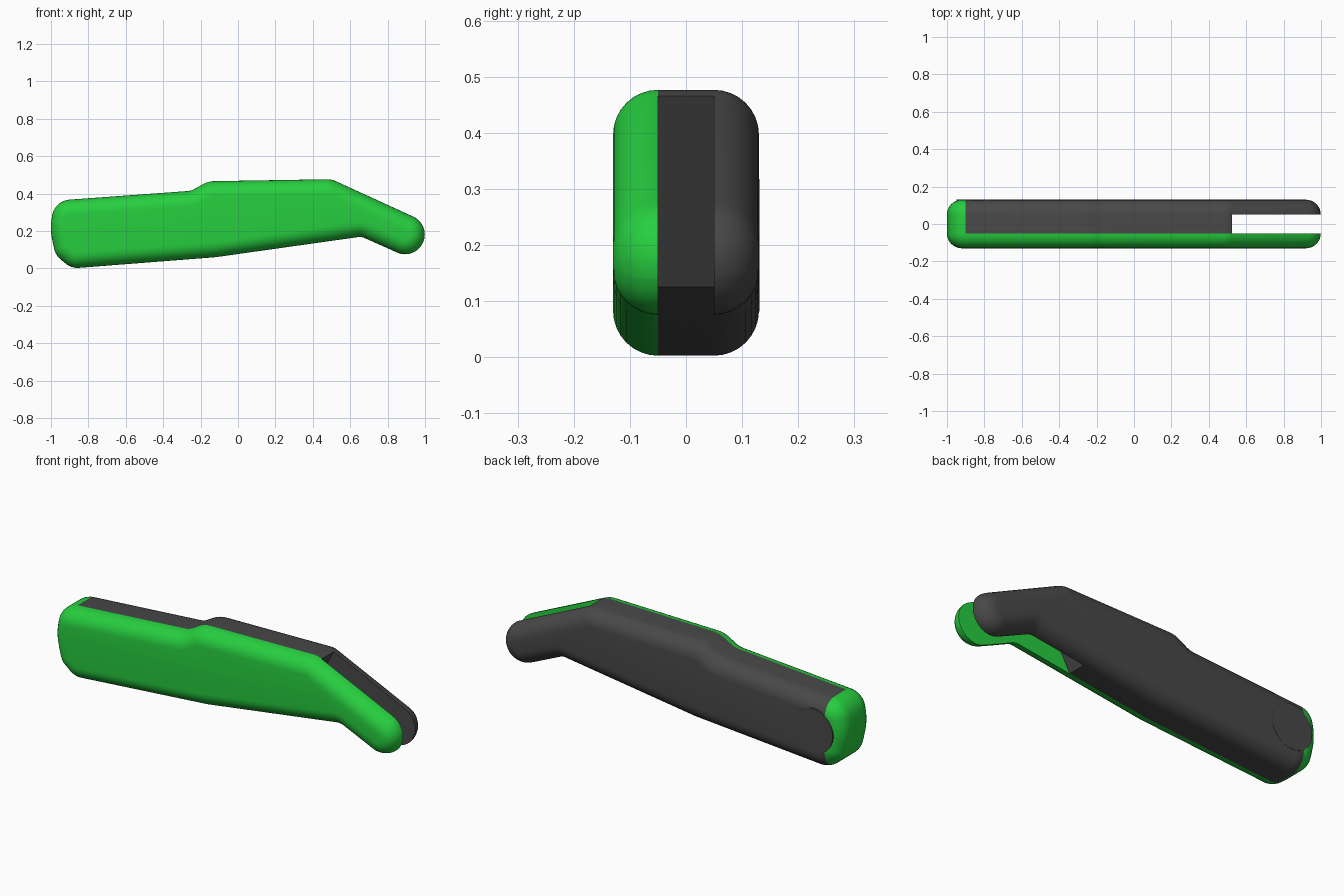
import bpy, bmesh
from math import sin, cos, tan, pi, radians
from mathutils import Vector

if "Cube" in bpy.data.objects:
    bpy.data.objects.remove(bpy.data.objects["Cube"])

HALF, FILLET = 0.13, 0.08

# Side outline, counter-clockwise: x, z, corner radius
OUTLINE = [
    (-0.89, 0.0, 0.10), (-0.12, 0.06, 0.4), (0.66, 0.17, 0.07),
    (0.947, 0.042, 0.104), (1.031, 0.234, 0.104), (0.50, 0.477, 0.11),
    (-0.16, 0.466, 0.13), (-0.25, 0.415, 0.10),
    (-0.98, 0.362, 0.10), (-1.006, 0.21, 0.30), (-0.975, 0.07, 0.10),
]


def rounded(corners, steps=8):
    """Round the corners; return (point, outward normal) pairs."""
    result = []
    n = len(corners)
    for i, (x, z, r) in enumerate(corners):
        p = Vector((x, z))
        a = (p - Vector(corners[i - 1][:2])).normalized()
        b = (Vector(corners[(i + 1) % n][:2]) - p).normalized()
        turn = -a.angle_signed(b)          # positive = convex
        side = 1 if turn > 0 else -1
        na = Vector((a.y, -a.x))
        start = p - a * r * tan(abs(turn) / 2)
        centre = start - na * r * side
        for k in range(steps + 1):
            t = turn * k / steps
            nrm = Vector((na.x * cos(t) - na.y * sin(t),
                          na.x * sin(t) + na.y * cos(t)))
            result.append((centre + nrm * r * side, nrm))
    return result


def finish(name, bm, mat=None):
    bmesh.ops.recalc_face_normals(bm, faces=bm.faces)
    me = bpy.data.meshes.new(name)
    bm.to_mesh(me)
    bm.free()
    ob = bpy.data.objects.new(name, me)
    bpy.context.collection.objects.link(ob)
    if mat:
        me.materials.append(mat)
    return ob


def handle_body(name, mat):
    """Outline lofted across y, with filleted edges."""
    prof = rounded(OUTLINE)
    n, steps = len(prof), 8
    layers = []
    for k in range(steps + 1):
        t = pi / 2 * k / steps
        layers.append((HALF - FILLET + FILLET * sin(t), FILLET * (1 - cos(t))))
    layers = [(-y, d) for y, d in reversed(layers)] + layers
    bm = bmesh.new()
    rings = []
    for y, d in layers:
        pts = [p - nrm * d for p, nrm in prof]
        rings.append([bm.verts.new((p.x, y, p.y)) for p in pts])
    for r0, r1 in zip(rings, rings[1:]):
        for i in range(n):
            j = (i + 1) % n
            bm.faces.new((r0[i], r0[j], r1[j], r1[i]))
    bm.faces.new(rings[0])
    bm.faces.new(rings[-1])
    return finish(name, bm, mat)


def prism(name, pts, y0, y1):
    """Extrude an xz polygon from y0 to y1."""
    bm = bmesh.new()
    f = bm.faces.new([bm.verts.new((x, y0, z)) for x, z in pts])
    ext = bmesh.ops.extrude_face_region(bm, geom=[f])
    for v in ext["geom"]:
        if isinstance(v, bmesh.types.BMVert):
            v.co.y = y1
    ob = finish(name, bm)
    ob.hide_render = True
    return ob


def cut(ob, cutter, op):
    mod = ob.modifiers.new("cut", "BOOLEAN")
    mod.object, mod.operation, mod.solver = cutter, op, "EXACT"
    bpy.context.view_layer.objects.active = ob
    bpy.ops.object.modifier_apply(modifier=mod.name)


def smooth(ob):
    bpy.ops.object.select_all(action="DESELECT")
    ob.select_set(True)
    bpy.context.view_layer.objects.active = ob
    bpy.ops.object.shade_smooth_by_angle(angle=radians(25))


green = bpy.data.materials.new("green")
green.diffuse_color = (0.02, 0.62, 0.05, 1)
green.use_nodes = True
green.node_tree.nodes["Principled BSDF"].inputs["Base Color"].default_value = green.diffuse_color
dark = bpy.data.materials.new("dark_grey")
dark.diffuse_color = (0.065, 0.065, 0.065, 1)
dark.use_nodes = True
dark.node_tree.nodes["Principled BSDF"].inputs["Base Color"].default_value = dark.diffuse_color

# Cutters: region of the dark half, and the slanted slot at the nose
region = prism("half_cutter", [(-0.9, -1), (2, -1), (2, 1), (-0.9, 1)], -0.05, 0.5)
slot = prism("slot_cutter", [(0.218, -0.1), (2, -0.1), (2, 0.6), (0.597, 0.6)], -0.2, 0.05)

# Green side with wrap-around butt end
green_side = handle_body("green_side", green)
cut(green_side, region, "DIFFERENCE")

# Dark side with slotted nose
dark_side = handle_body("dark_side", dark)
cut(dark_side, region, "INTERSECT")
cut(dark_side, slot, "DIFFERENCE")

# Round button on the back face
bm = bmesh.new()
bmesh.ops.create_cone(bm, cap_ends=True, segments=48, radius1=0.118,
                      radius2=0.118, depth=0.1)
for v in bm.verts:
    x, y, z = v.co
    v.co = (x - 0.83, z + 0.081, y + 0.20)
button = finish("round_button", bm, dark)

for ob in (green_side, dark_side, button):
    smooth(ob)
for helper in (region, slot):
    bpy.data.objects.remove(helper, do_unlink=True)
